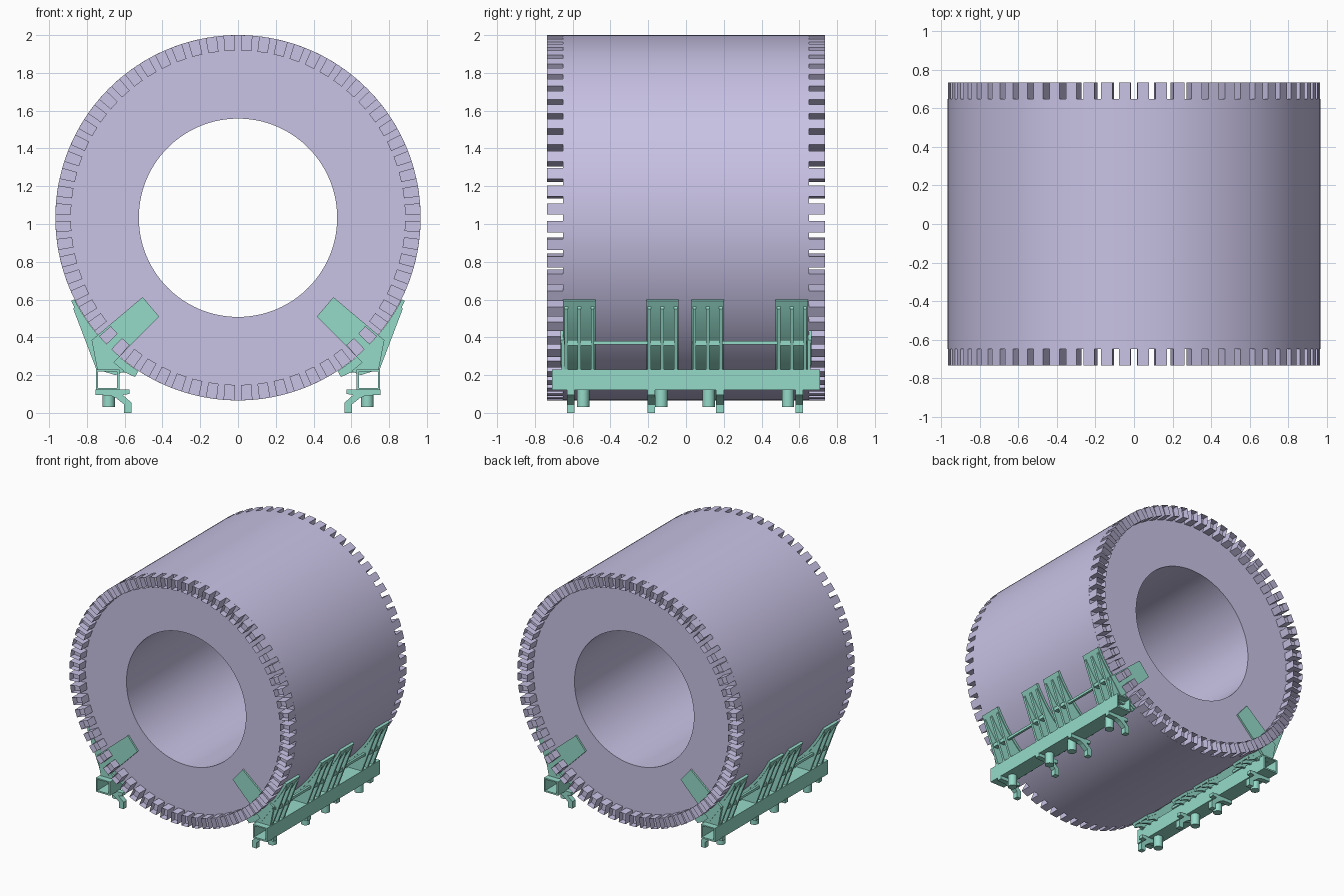
import bpy, bmesh
from math import sin, cos, pi, radians

if "Cube" in bpy.data.objects:
    bpy.data.objects.remove(bpy.data.objects["Cube"])

CZ, R, R_BORE = 1.033, 0.967, 0.525      # drum axis height, outer and bore radius
BODY, END, TEETH = 0.65, 0.735, 64       # half lengths of body and teeth, tooth count


def material(name, col):
    m = bpy.data.materials.new(name)
    m.diffuse_color = (*col, 1)
    m.use_nodes = True
    m.node_tree.nodes["Principled BSDF"].inputs["Base Color"].default_value = m.diffuse_color
    return m


LILAC = material("lilac", (0.58, 0.54, 0.78))
GREEN = material("green", (0.30, 0.70, 0.58))


def finish(name, bm, mat, smooth=False):
    bmesh.ops.recalc_face_normals(bm, faces=bm.faces)
    me = bpy.data.meshes.new(name)
    bm.to_mesh(me)
    bm.free()
    ob = bpy.data.objects.new(name, me)
    bpy.context.collection.objects.link(ob)
    me.materials.append(mat)
    if smooth:
        bpy.ops.object.select_all(action='DESELECT')
        ob.select_set(True)
        bpy.context.view_layer.objects.active = ob
        bpy.ops.object.shade_smooth_by_angle(angle=radians(30))
    return ob


def prism(bm, pts, y0, y1, s=1):
    """Extrude an xz outline between y0 and y1, mirrored in x by s."""
    a = [bm.verts.new((s * x, y0, z)) for x, z in pts]
    b = [bm.verts.new((s * x, y1, z)) for x, z in pts]
    fs = [bm.faces.new(a), bm.faces.new(b[::-1])]
    n = len(pts)
    for i in range(n):
        fs.append(bm.faces.new((a[i], b[i], b[(i + 1) % n], a[(i + 1) % n])))
    return fs


def rect(x0, x1, z0, z1):
    return [(x0, z0), (x1, z0), (x1, z1), (x0, z1)]


def arc(r, a0, a1, n):
    return [(r * cos(radians(a0 + (a1 - a0) * i / n)),
             CZ + r * sin(radians(a0 + (a1 - a0) * i / n))) for i in range(n + 1)]


def tube(bm, loops):
    """Skin a closed chain of equal vertex loops."""
    L = [[bm.verts.new(p) for p in lp] for lp in loops]
    for k in range(len(L)):
        a, b = L[k], L[(k + 1) % len(L)]
        n = len(a)
        for i in range(n):
            bm.faces.new((a[i], a[(i + 1) % n], b[(i + 1) % n], b[i]))


# Drum: thick hollow cylinder
N = 192
bm = bmesh.new()
tube(bm, [[(r * cos(2 * pi * i / N), y, CZ + r * sin(2 * pi * i / N)) for i in range(N)]
          for r, y in ((R, -BODY), (R, BODY), (R_BORE, BODY), (R_BORE, -BODY))])
finish("drum", bm, LILAC, True)

# Rim teeth: blocks with a square socket in the end
for name, s in (("front_teeth", -1), ("back_teeth", 1)):
    bm = bmesh.new()
    w = 2 * pi / TEETH * 0.31
    for i in range(TEETH):
        t = 2 * pi * (i + 0.5) / TEETH
        pts = [(r * cos(t + d), CZ + r * sin(t + d))
               for r, d in ((0.885, -w), (R, -w), (R, w), (0.885, w))]
        end = prism(bm, pts, s * END, s * (BODY - 0.002))[0]
        bmesh.ops.inset_individual(bm, faces=[end], thickness=0.013)
        for v in end.verts:
            v.co.y -= s * 0.05
    finish(name, bm, LILAC)

GROUPS = ((-0.65, -0.48), (-0.21, -0.04), (0.03, 0.20), (0.475, 0.645))
FEET = (-0.61, -0.185, 0.18, 0.60)
PINS = (-0.545, -0.13, 0.12, 0.54)

for side, s in (("left", -1), ("right", 1)):
    # Hollow square beam
    bm = bmesh.new()
    outer, inner = rect(0.628, 0.752, 0.12, 0.23), rect(0.64, 0.74, 0.132, 0.22)
    tube(bm, [[(s * x, y, z) for x, z in p]
              for p, y in ((outer, -0.71), (outer, 0.71), (inner, 0.71), (inner, -0.71))])
    finish(side + "_beam", bm, GREEN)

    # Curved saddle pads carried by three ribs each
    pads, ribs = bmesh.new(), bmesh.new()
    pad = arc(R + 0.001, -26.5, -57, 16) + arc(R + 0.02, -57, -26.5, 16)
    rib = arc(R + 0.01, -28, -57, 12) + [(0.545, 0.19), (0.60, 0.215), (0.628, 0.215),
                                         (0.64, 0.225), (0.748, 0.225), (0.872, 0.55)]
    for y0, y1 in GROUPS:
        prism(pads, pad, y0, y1, s)
        for y in (y0 + 0.006, (y0 + y1) / 2 - 0.009, y1 - 0.024):
            prism(ribs, rib, y, y + 0.018, s)
    finish(side + "_saddle_pads", pads, GREEN, True)
    finish(side + "_saddle_ribs", ribs, GREEN)

    # Tie rods joining the saddles in pairs
    bm = bmesh.new()
    for y0, y1 in ((-0.645, -0.045), (0.035, 0.64)):
        prism(bm, rect(0.765, 0.783, 0.361, 0.381), y0, y1, s)
    for y0, y1 in GROUPS:
        prism(bm, rect(0.755, 0.795, 0.358, 0.386), y0 + 0.006, y1 - 0.006, s)
    finish(side + "_tie_rods", bm, GREEN)

    # End stops lying on the drum faces, behind the teeth
    bm = bmesh.new()
    stop = [(0.505, 0.613), (0.418, 0.51), (0.675, 0.25), (0.775, 0.385)]
    bracket = [(0.775, 0.385), (0.66, 0.27), (0.60, 0.22), (0.65, 0.2), (0.745, 0.23)]
    for e in (-1, 1):
        prism(bm, stop, e * 0.645, e * 0.664, s)
        prism(bm, bracket, e * 0.642, e * 0.66, s)
    finish(side + "_end_stops", bm, GREEN)

    # Hooked feet under the beam
    bm = bmesh.new()
    foot = [(0.755, 0.125), (0.755, 0.095), (0.675, 0.092), (0.645, 0.078), (0.603, 0.045),
            (0.603, 0), (0.565, 0), (0.565, 0.055), (0.61, 0.095), (0.575, 0.1), (0.575, 0.125)]
    for y in FEET:
        prism(bm, foot, y - 0.02, y + 0.02, s)
    finish(side + "_hook_feet", bm, GREEN)

    # Round locking pins
    bm = bmesh.new()
    for y in PINS:
        a = [bm.verts.new((s * 0.685 + 0.033 * cos(pi * i / 12), y + 0.033 * sin(pi * i / 12), 0.03))
             for i in range(24)]
        ext = bmesh.ops.extrude_face_region(bm, geom=[bm.faces.new(a)], use_keep_orig=True)
        for v in ext["geom"]:
            if isinstance(v, bmesh.types.BMVert):
                v.co.z = 0.125
    finish(side + "_locking_pins", bm, GREEN, True)
